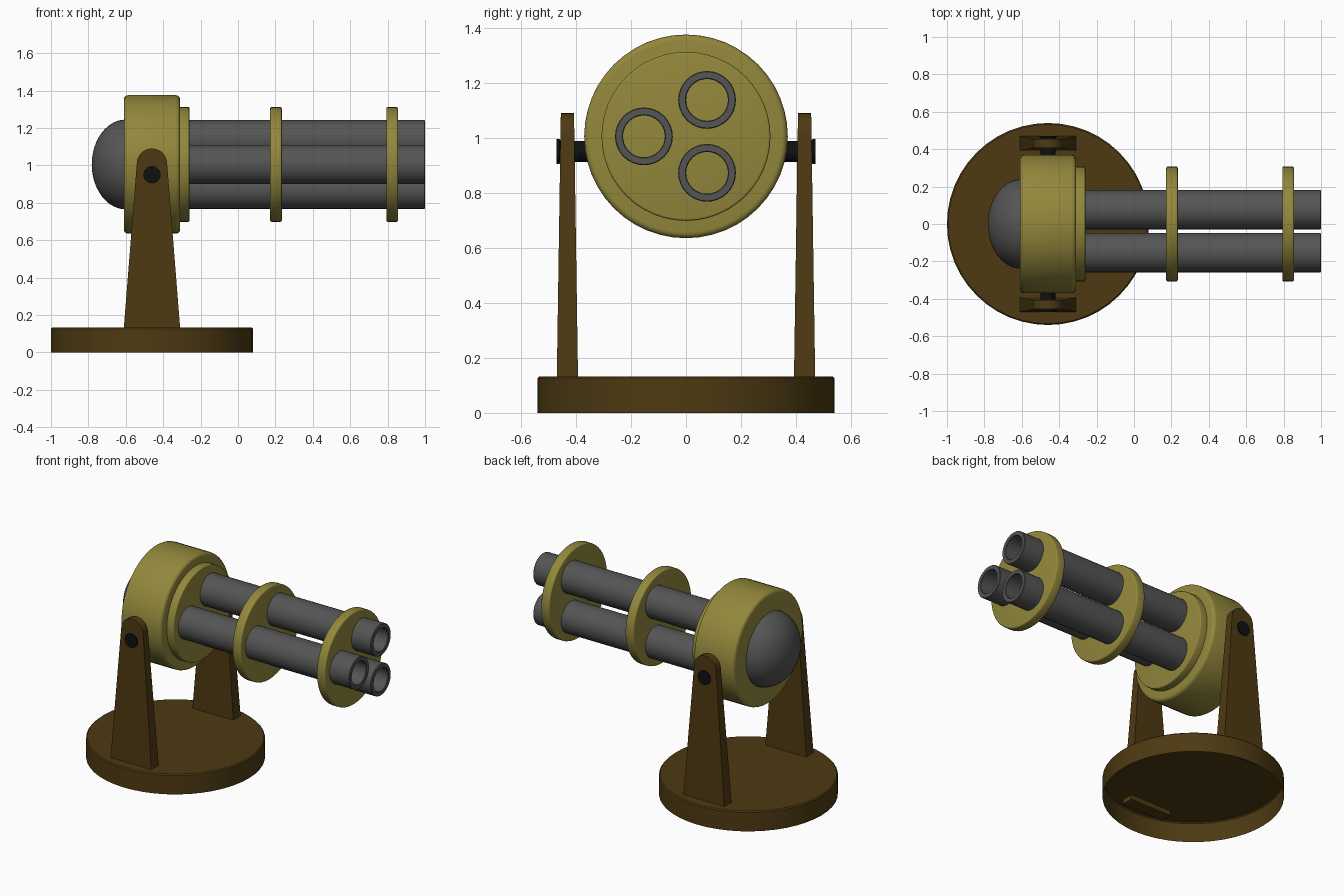
import bpy, bmesh, math
from mathutils import Matrix, Vector

if "Cube" in bpy.data.objects:
    bpy.data.objects.remove(bpy.data.objects["Cube"])

CX, CZ = -0.46, 1.005     # turret axis x, barrel axis z


def material(name, rgb):
    m = bpy.data.materials.new(name)
    m.diffuse_color = (*rgb, 1)
    m.use_nodes = True
    m.node_tree.nodes["Principled BSDF"].inputs["Base Color"].default_value = m.diffuse_color
    return m


OLIVE = material("olive", (0.29, 0.245, 0.045))
BROWN = material("brown", (0.075, 0.042, 0.006))
STEEL = material("steel", (0.09, 0.09, 0.09))
BLACK = material("black", (0.005, 0.005, 0.005))


def finish(name, bm, mat):
    bmesh.ops.remove_doubles(bm, verts=bm.verts, dist=1e-5)
    bmesh.ops.recalc_face_normals(bm, faces=bm.faces)
    me = bpy.data.meshes.new(name)
    bm.to_mesh(me)
    bm.free()
    me.materials.append(mat)
    ob = bpy.data.objects.new(name, me)
    bpy.context.collection.objects.link(ob)
    bpy.ops.object.select_all(action='DESELECT')
    ob.select_set(True)
    bpy.context.view_layer.objects.active = ob
    bpy.ops.object.shade_smooth_by_angle(angle=math.radians(35))
    return ob


def lathe(name, profile, axis, origin, mat, sides=48):
    """Spin (radius, distance) points around an axis through origin."""
    bm = bmesh.new()
    vs = [bm.verts.new((r, 0, d)) for r, d in profile]
    es = [bm.edges.new(p) for p in zip(vs, vs[1:])]
    bmesh.ops.spin(bm, geom=vs + es, cent=(0, 0, 0), axis=(0, 0, 1),
                   angle=math.tau, steps=sides, use_merge=True)
    rot = Vector((0, 0, 1)).rotation_difference(Vector(axis)).to_matrix().to_4x4()
    bm.transform(Matrix.Translation(origin) @ rot)
    return finish(name, bm, mat)


def rounded(r, a, b, e, n=3):
    """Solid disc profile from a to b with edges rounded by e."""
    arc = [math.pi / 2 * i / n for i in range(n + 1)]
    lo = [(r - e + e * math.sin(t), a + e - e * math.cos(t)) for t in arc]
    hi = [(r - e + e * math.cos(t), b - e + e * math.sin(t)) for t in arc]
    return [(0, a)] + lo + hi + [(0, b)]


X = (1, 0, 0)
AXIS = (0, 0, CZ)

# Base: shell open underneath
lathe("base", [(0.54, 0), (0.54, 0.126), (0.533, 0.133), (0, 0.133)],
      (0, 0, 1), (CX, 0, 0), BROWN)

# Drum body, front step and barrel spacer discs
lathe("drum", rounded(0.37, -0.61, -0.31, 0.022, 4), X, AXIS, OLIVE)
lathe("drum_step", rounded(0.307, -0.33, -0.26, 0.006), X, AXIS, OLIVE)
for i, x in enumerate((0.172, 0.793)):
    lathe(f"barrel_disc_{i + 1}", rounded(0.307, x, x + 0.062, 0.008), X, AXIS, OLIVE)

# Rear dome
dome = [(0.24 * math.cos(t), -0.60 - 0.182 * math.sin(t))
        for t in (math.pi / 2 * i / 12 for i in range(13))]
lathe("rear_dome", dome, X, AXIS, STEEL)

# Three hollow barrels
for i in range(3):
    a = math.pi + i * math.tau / 3
    o = (0, 0.153 * math.cos(a), CZ + 0.153 * math.sin(a))
    lathe(f"barrel_{i + 1}",
          [(0.105, -0.29), (0.105, 0.996), (0.102, 1.0), (0.079, 1.0),
           (0.076, 0.996), (0.076, -0.29), (0.105, -0.29)], X, o, STEEL, 32)

# Pivot pin with flared ends
half = [(0.039, 0.455), (0.046, 0.462), (0.046, 0.47), (0, 0.47)]
lathe("pivot_pin", [(r, -d) for r, d in reversed(half)] + half,
      (0, 1, 0), (CX, 0, 0.95), BLACK, 24)

# Support arms: tapered plates with rounded tops
Z0, Z1 = 0.10, 1.09
outline = [(-0.153, Z0), (0.153, Z0)]
outline += [(0.081 * math.cos(t), 1.009 + 0.081 * math.sin(t))
            for t in (math.pi * i / 14 for i in range(15))]
for side, name in ((-1, "front_arm"), (1, "back_arm")):
    bm = bmesh.new()
    rings = []
    for s in (-1, 1):
        ring = []
        for x, z in outline:
            th = 0.039 - 0.015 * (z - Z0) / (Z1 - Z0)
            ring.append(bm.verts.new((CX + x, side * 0.431 + s * th, z)))
        bm.faces.new(ring)
        rings.append(ring)
    n = len(outline)
    for i in range(n):
        j = (i + 1) % n
        bm.faces.new((rings[0][i], rings[0][j], rings[1][j], rings[1][i]))
    finish(name, bm, BROWN)
